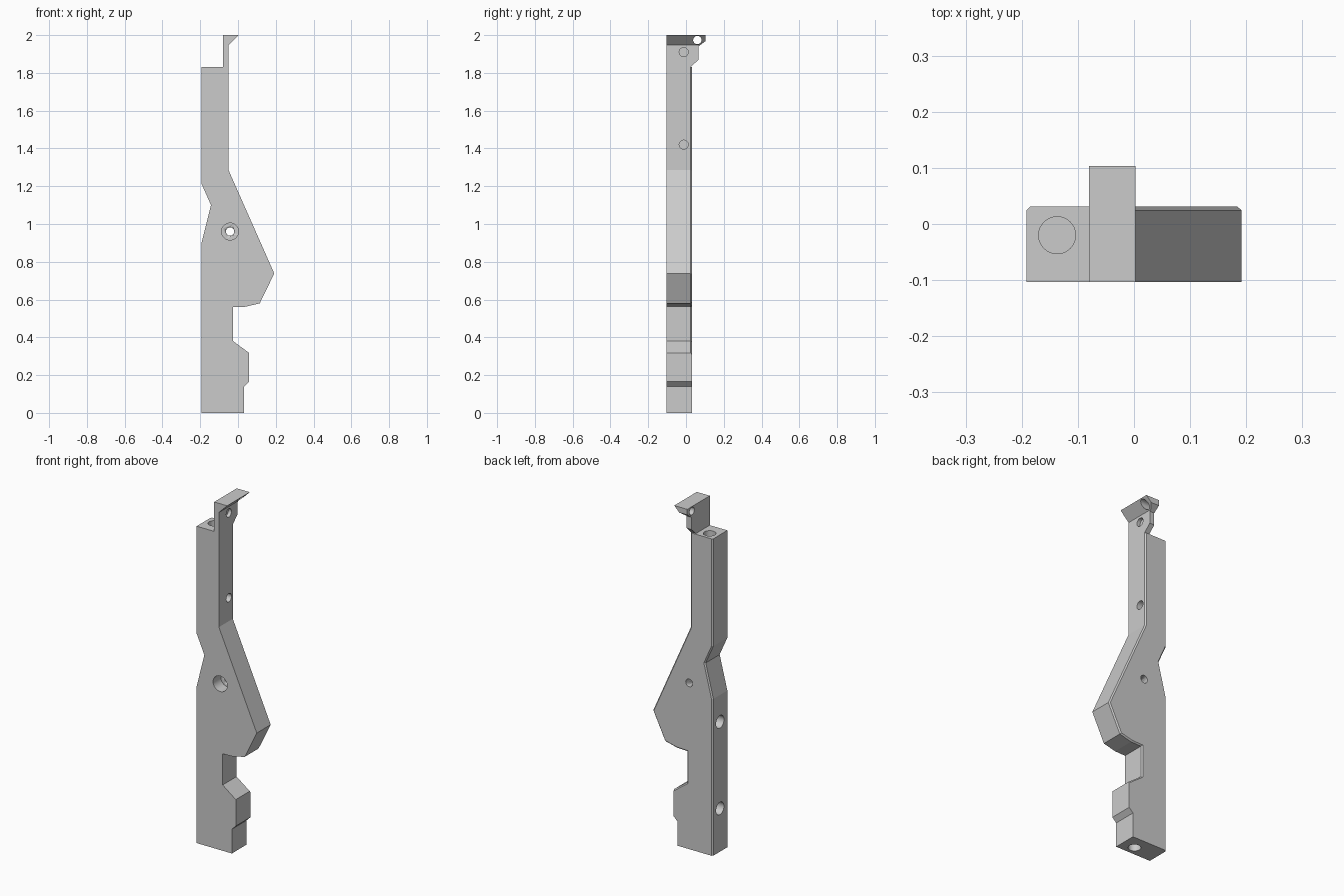
import bpy
import bmesh
from mathutils import Vector

cube = bpy.data.objects.get("Cube")
if cube:
    bpy.data.objects.remove(cube)

FRONT, BACK = -0.103, 0.031

grey = bpy.data.materials.new("plain grey")
grey.use_nodes = True
colour = (0.6, 0.6, 0.6, 1)
grey.diffuse_color = colour
grey.node_tree.nodes["Principled BSDF"].inputs["Base Color"].default_value = colour


def prism(name, outline, axis, start, end, chamfer=None):
    """Extrude an outline along x or y; chamfer picks edges to bevel."""
    def point(a, b, t):
        return (a, t, b) if axis == "y" else (t, a, b)
    bm = bmesh.new()
    face = bm.faces.new([bm.verts.new(point(a, b, start)) for a, b in outline])
    grown = bmesh.ops.extrude_face_region(bm, geom=[face])["geom"]
    shift = Vector(point(0, 0, end - start))
    for v in grown:
        if isinstance(v, bmesh.types.BMVert):
            v.co += shift
    bmesh.ops.recalc_face_normals(bm, faces=bm.faces)
    if chamfer:
        edges = [e for e in bm.edges if chamfer(*[v.co for v in e.verts])]
        bmesh.ops.bevel(bm, geom=edges, offset=0.007, segments=1, affect="EDGES")
    mesh = bpy.data.meshes.new(name)
    bm.to_mesh(mesh)
    bm.free()
    mesh.materials.append(grey)
    obj = bpy.data.objects.new(name, mesh)
    bpy.context.collection.objects.link(obj)
    return obj


def cut(target, tool, operation="DIFFERENCE"):
    tool.hide_render = True
    tool.hide_set(True)
    tool.display_type = "WIRE"
    mod = target.modifiers.new(tool.name, "BOOLEAN")
    mod.operation = operation
    mod.solver = "EXACT"
    mod.object = tool


def drill(target, name, entry, direction, radius, depth):
    """Cut a round hole that starts at entry and runs along direction."""
    d = Vector(direction)
    over = 0.01
    bpy.ops.mesh.primitive_cylinder_add(
        vertices=32, radius=radius, depth=depth + over,
        location=Vector(entry) + d * (depth - over) / 2,
        rotation=d.to_track_quat("Z", "Y").to_euler())
    tool = bpy.context.object
    tool.name = name
    tool.data.materials.append(grey)
    bpy.ops.object.shade_smooth_by_angle()
    cut(target, tool)


# Main body: one flat outline with a chamfered back rim
body_outline = [
    (-0.192, 0), (0.033, 0), (0.033, 0.14), (0.058, 0.165), (0.058, 0.318),
    (-0.026, 0.38), (-0.026, 0.56), (0.04, 0.562), (0.115, 0.58),
    (0.192, 0.738), (-0.05, 1.285), (-0.05, 1.83), (-0.192, 1.83),
    (-0.192, 1.21), (-0.143, 1.1), (-0.192, 0.905)]


def back_rim(a, b):
    on_back = min(a.y, b.y) > BACK - 0.001
    level_end = max(a.z, b.z) < 0.01 or min(a.z, b.z) > 1.82
    lower_block = min(a.x, b.x) > 0 and max(a.z, b.z) < 0.33
    return on_back and not level_end and not lower_block


body = prism("body", body_outline, "y", FRONT, BACK, back_rim)

# Upper tab: side outline with a rear ear, trimmed to a sloping lip
tab_outline = [(FRONT, 1.83), (0.024, 1.83), (0.066, 1.87), (0.066, 1.94),
               (0.103, 1.968), (0.103, 2), (FRONT, 2)]
tab = prism("upper_tab", tab_outline, "x", -0.08, 0.02)
lip_outline = [(-0.08, 1.8), (-0.05, 1.8), (-0.05, 1.947), (0.003, 2),
               (0.003, 2.05), (-0.08, 2.05)]
cut(tab, prism("lip_trimmer", lip_outline, "y", -0.2, 0.2), "INTERSECT")

# Stepped pivot hole through the body
drill(body, "pivot_counterbore", (-0.042, FRONT, 0.96), (0, 1, 0), 0.045, 0.07)
drill(body, "pivot_bore", (-0.042, FRONT, 0.96), (0, 1, 0), 0.022, 0.2)

# Blind holes in the body
drill(body, "top_socket", (-0.137, -0.02, 1.83), (0, 0, -1), 0.033, 0.12)
drill(body, "bottom_socket", (-0.045, -0.05, 0), (0, 0, 1), 0.033, 0.12)
for label, z in (("upper", 0.75), ("lower", 0.25)):
    drill(body, label + "_side_socket", (-0.192, -0.036, z), (1, 0, 0), 0.036, 0.1)
drill(body, "neck_socket", (-0.05, -0.012, 1.42), (-1, 0, 0), 0.024, 0.08)

# Holes in the tab
drill(tab, "tab_socket", (-0.05, -0.012, 1.91), (-1, 0, 0), 0.024, 0.02)
drill(tab, "ear_bore", (0.02, 0.06, 1.974), (-1, 0, 0), 0.022, 0.12)
